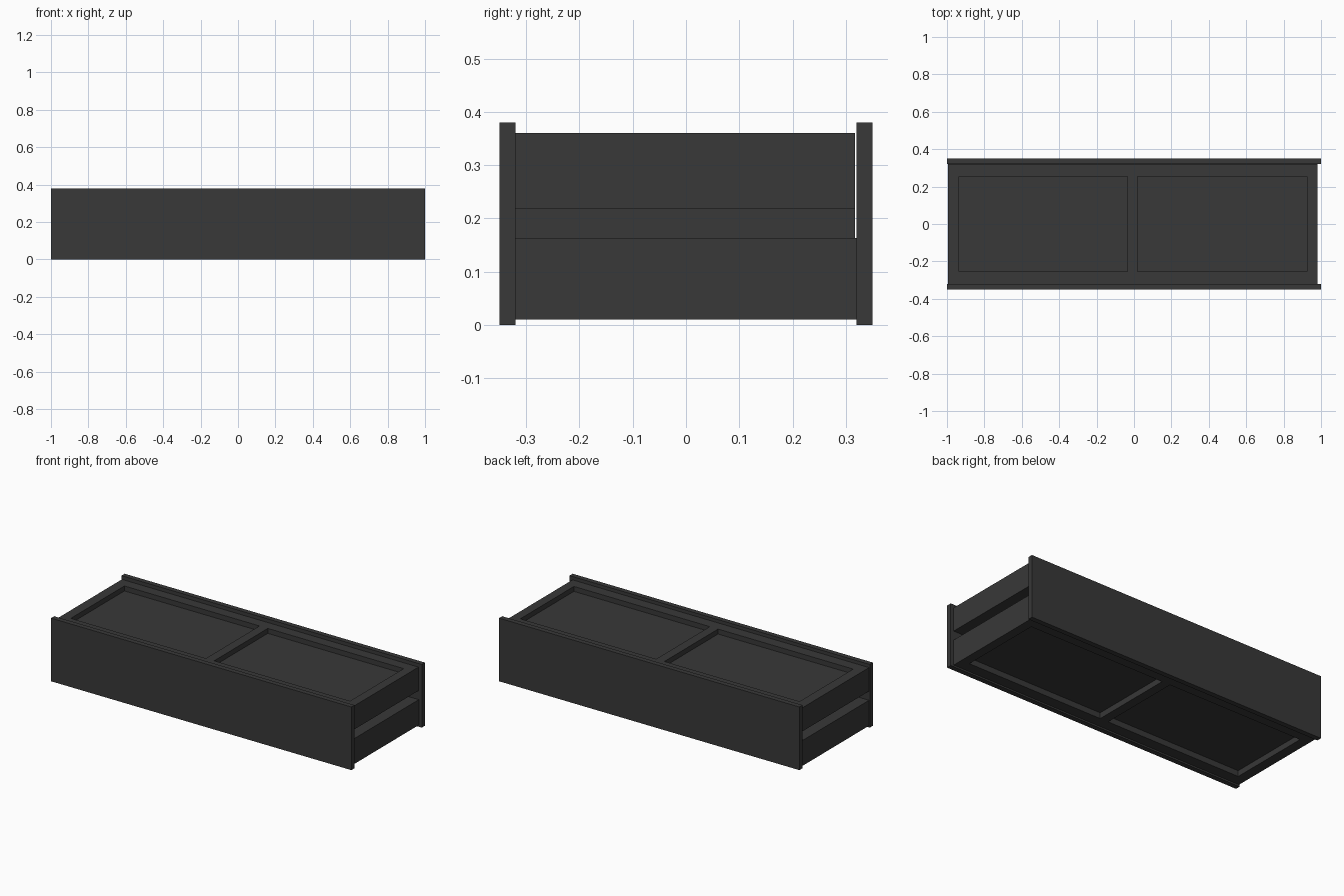
import bpy, bmesh

if "Cube" in bpy.data.objects:
    bpy.data.objects.remove(bpy.data.objects["Cube"])

dark = bpy.data.materials.new("dark_grey")
dark.diffuse_color = (0.04, 0.04, 0.04, 1)
dark.use_nodes = True
dark.node_tree.nodes["Principled BSDF"].inputs["Base Color"].default_value = dark.diffuse_color


def boxes(name, spans):
    """One object made from boxes given as (x0, x1, y0, y1, z0, z1)."""
    bm = bmesh.new()
    for x0, x1, y0, y1, z0, z1 in spans:
        r = bmesh.ops.create_cube(bm, size=1)
        for v in r["verts"]:
            v.co.x = x0 if v.co.x < 0 else x1
            v.co.y = y0 if v.co.y < 0 else y1
            v.co.z = z0 if v.co.z < 0 else z1
    me = bpy.data.meshes.new(name)
    bm.to_mesh(me)
    bm.free()
    me.materials.append(dark)
    ob = bpy.data.objects.new(name, me)
    bpy.context.collection.objects.link(ob)
    return ob


def frame(name, x0, x1, y0, y1, z0, z1):
    """Rectangular frame with a centre bar, leaving two openings."""
    oy = 0.255
    return boxes(name, [
        (x0, x1, y0, -oy, z0, z1),
        (x0, x1, oy, y1, z0, z1),
        (x0, -0.935, -oy, oy, z0, z1),
        (-0.035, 0.02, -oy, oy, z0, z1),
        (0.925, x1, -oy, oy, z0, z1),
    ])


L, R = -0.995, 0.98      # ends of the body
F, B = -0.32, 0.317      # front and back of the body

# Long front and back panels
boxes("front_panel", [(-1, 1, -0.35, -0.32, 0, 0.38)])
boxes("back_panel", [(-1, 1, 0.32, 0.35, 0, 0.38)])

# Upper body with a recessed two-bay top
boxes("upper_body", [(L, R, F, B, 0.218, 0.33)])
frame("top_frame", L, R, F, B, 0.33, 0.36)

# Set-back core between upper and lower bodies, leaving end slots
boxes("slot_core", [(-0.78, 0.91, F, B, 0.163, 0.218)])

# Lower body with a recessed two-bay underside
boxes("lower_body", [(L, R, F, 0.32, 0.045, 0.163)])
frame("bottom_frame", L, R, F, 0.32, 0.01, 0.045)
